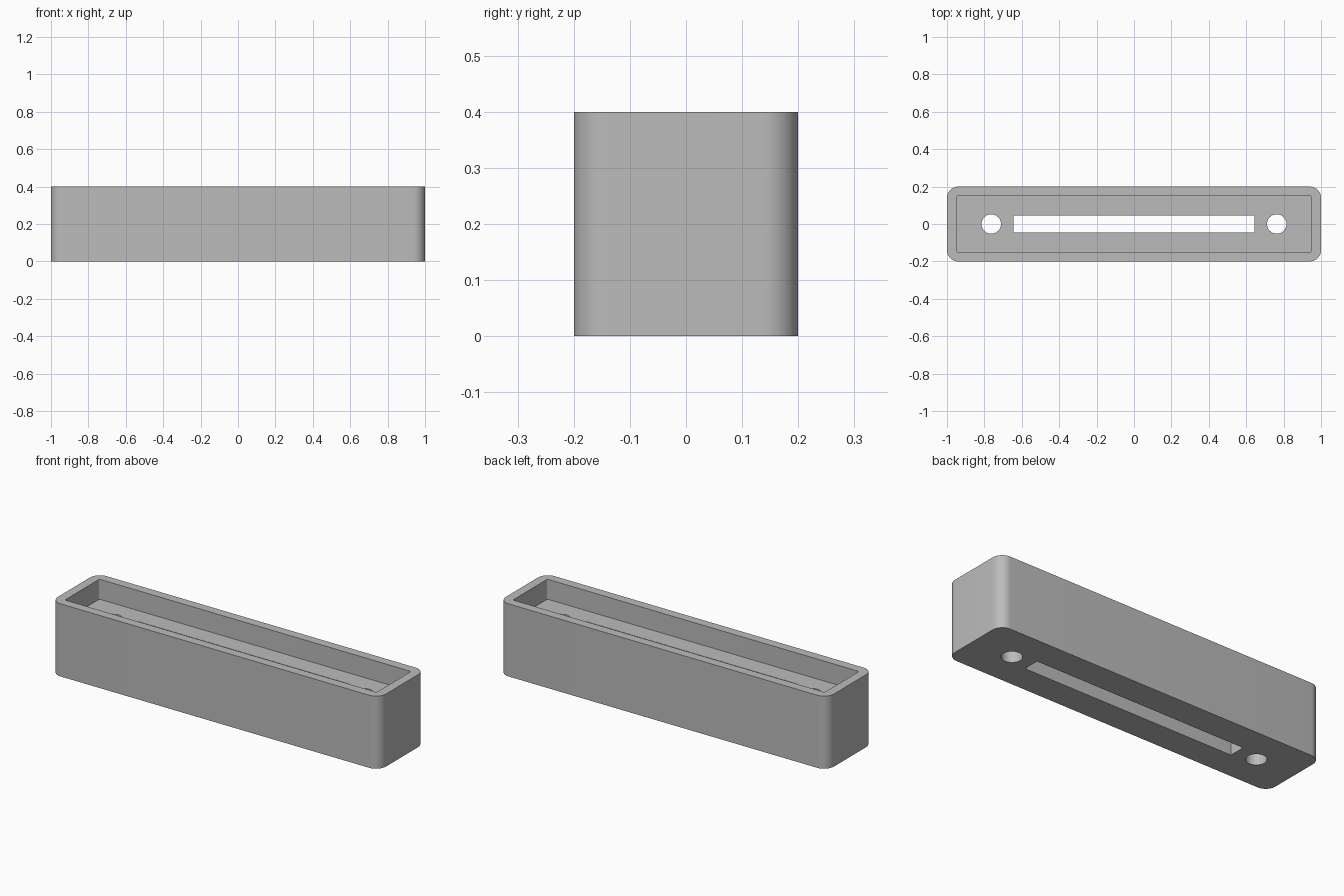
import bpy
import bmesh
from math import cos, sin, pi

cube = bpy.data.objects.get("Cube")
if cube:
    bpy.data.objects.remove(cube, do_unlink=True)

LENGTH, WIDTH, HEIGHT = 2.0, 0.4, 0.4
WALL, RADIUS = 0.05, 0.06
FLOOR = 0.29

grey = bpy.data.materials.new("plain grey")
grey.use_nodes = True
colour = (0.5, 0.5, 0.5, 1)
grey.diffuse_color = colour
grey.node_tree.nodes["Principled BSDF"].inputs["Base Color"].default_value = colour


def rounded_outline(length, width, radius, steps=12):
    """Outline of a rectangle with rounded corners; a square with full radius is a circle."""
    corners = ((1, 1), (-1, 1), (-1, -1), (1, -1))
    points = []
    for i, (sx, sy) in enumerate(corners):
        for k in range(steps + 1):
            a = (i + k / steps) * pi / 2
            points.append((sx * (length / 2 - radius) + radius * cos(a),
                           sy * (width / 2 - radius) + radius * sin(a)))
    return points


def prism(name, outline, low, high, x=0):
    """Extrude an outline between two heights."""
    bm = bmesh.new()
    face = bm.faces.new([bm.verts.new((px + x, py, low)) for px, py in outline])
    top = bmesh.ops.extrude_face_region(bm, geom=[face])["geom"]
    verts = [v for v in top if isinstance(v, bmesh.types.BMVert)]
    bmesh.ops.translate(bm, verts=verts, vec=(0, 0, high - low))
    bmesh.ops.remove_doubles(bm, verts=bm.verts, dist=1e-5)
    bmesh.ops.recalc_face_normals(bm, faces=bm.faces)
    mesh = bpy.data.meshes.new(name)
    bm.to_mesh(mesh)
    bm.free()
    mesh.materials.append(grey)
    obj = bpy.data.objects.new(name, mesh)
    bpy.context.collection.objects.link(obj)
    return obj


# Outer block with rounded upright edges
housing = prism("housing", rounded_outline(LENGTH, WIDTH, RADIUS), 0, HEIGHT)

# Recess in the top, long slot and two round holes through the floor
cutters = [
    prism("recess_cutter",
          rounded_outline(LENGTH - 2 * WALL, WIDTH - 2 * WALL, RADIUS - WALL, 6),
          FLOOR, HEIGHT + 0.1),
    prism("slot_cutter", rounded_outline(1.286, 0.09, 0, 1), -0.1, HEIGHT),
]
for side, x in (("right", -0.763), ("left", 0.763)):
    cutters.append(prism(side + "_hole_cutter",
                         rounded_outline(0.104, 0.104, 0.052), -0.1, HEIGHT, x))

bpy.ops.object.select_all(action="DESELECT")
housing.select_set(True)
bpy.context.view_layer.objects.active = housing
for cutter in cutters:
    cutter.hide_render = True
    cut = housing.modifiers.new(cutter.name, "BOOLEAN")
    cut.operation = "DIFFERENCE"
    cut.solver = "EXACT"
    cut.object = cutter
    bpy.ops.object.modifier_apply(modifier=cut.name)
    bpy.data.objects.remove(cutter, do_unlink=True)

bpy.ops.object.shade_smooth_by_angle()
